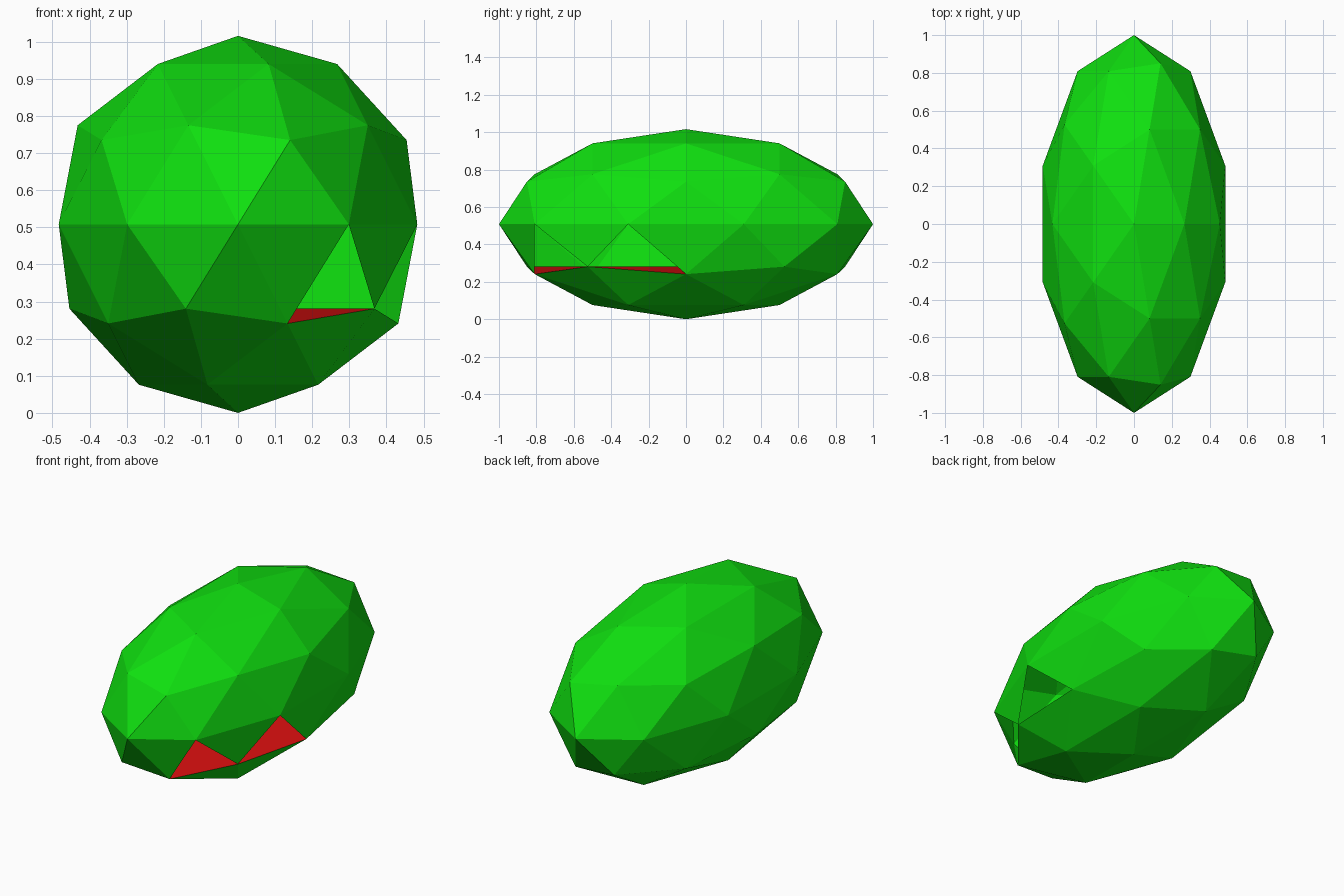
import bpy, bmesh, math
from mathutils import Vector

if "Cube" in bpy.data.objects:
    bpy.data.objects.remove(bpy.data.objects["Cube"])

SCALE = Vector((0.508, 1.0, 0.508))


def make_material(name, rgb):
    mat = bpy.data.materials.new(name)
    mat.use_nodes = True
    mat.diffuse_color = (*rgb, 1)
    mat.node_tree.nodes["Principled BSDF"].inputs["Base Color"].default_value = (*rgb, 1)
    return mat


def add_object(name, bm, mat):
    # Stretch the unit shape and stand it on the ground
    for v in bm.verts:
        v.co = v.co * SCALE + Vector((0, 0, SCALE.z))
    mesh = bpy.data.meshes.new(name)
    bm.to_mesh(mesh)
    bm.free()
    mesh.materials.append(mat)
    obj = bpy.data.objects.new(name, mesh)
    bpy.context.collection.objects.link(obj)
    return obj


green = make_material("bright green", (0.005, 0.75, 0.005))
red = make_material("red", (0.75, 0.005, 0.005))

# Faceted shell
shell = bmesh.new()
bmesh.ops.create_icosphere(shell, subdivisions=2, radius=1)

# Zigzag ring of shell corners that carries the inner floor
ring = [v.co.copy() for v in shell.verts if -0.6 < v.co.z < -0.4]
ring.sort(key=lambda p: math.atan2(p.y, p.x))

# Two triangular openings low on the front left
openings = [Vector((0.525, -0.715, -0.324)), Vector((0.842, -0.278, -0.324))]
gaps = [min(shell.faces, key=lambda f: (f.calc_center_median() - c).length)
        for c in openings]
bmesh.ops.delete(shell, geom=gaps, context='FACES_ONLY')
add_object("shell", shell, green)

# Red inner floor, facing up
floor = bmesh.new()
floor.faces.new([floor.verts.new(p) for p in ring])
add_object("inner_floor", floor, red)
